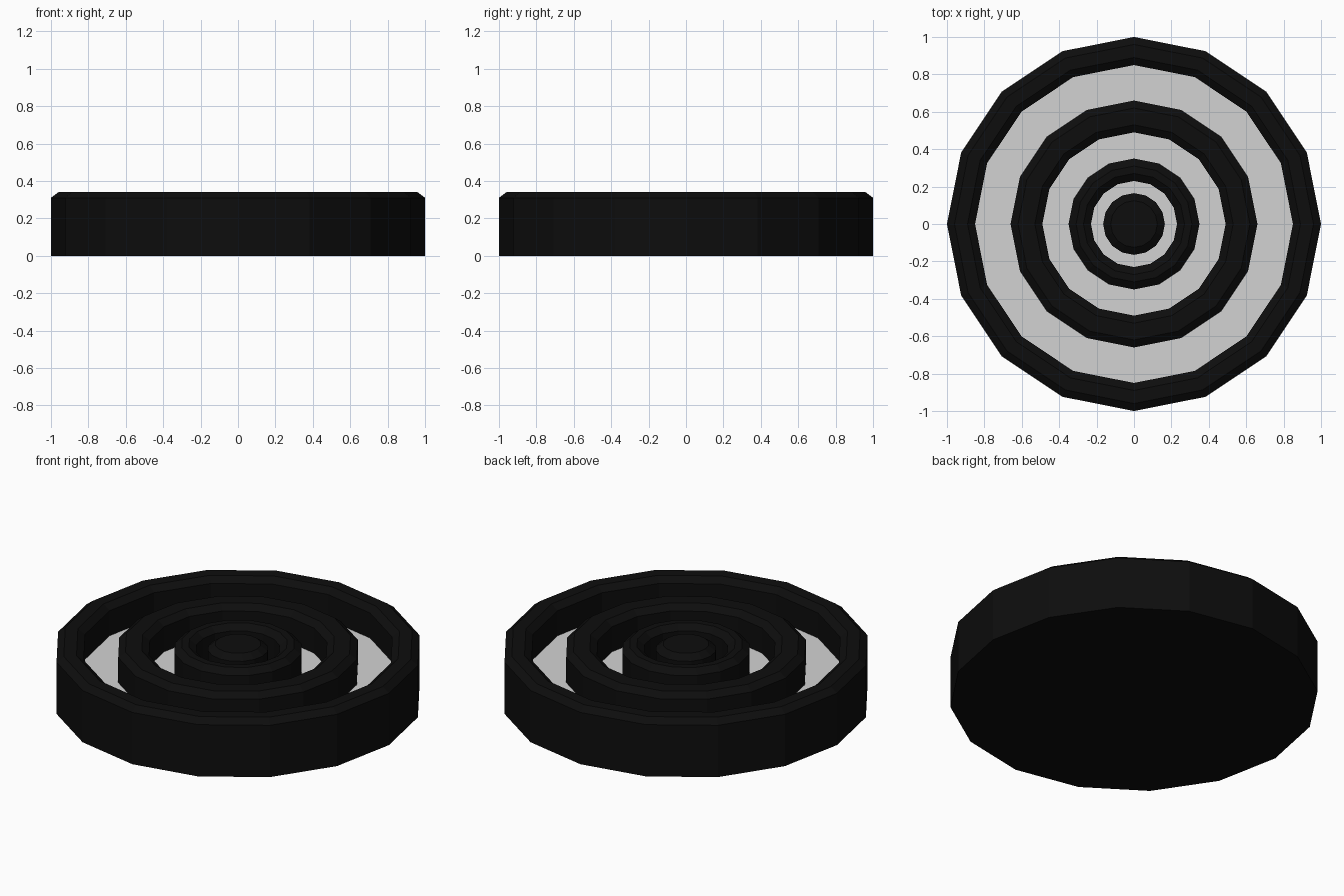
import bpy
import bmesh
import math

SIDES = 16
TOP = 0.34      # height of every raised ring
FLOOR = 0.16    # height of the groove floors
CH_W, CH_H = 0.04, 0.03

cube = bpy.data.objects.get("Cube")
if cube:
    bpy.data.objects.remove(cube, do_unlink=True)


def make_material(name, rgb, rough):
    mat = bpy.data.materials.new(name)
    mat.use_nodes = True
    color = (*rgb, 1.0)
    mat.diffuse_color = color
    node = mat.node_tree.nodes["Principled BSDF"]
    node.inputs["Base Color"].default_value = color
    node.inputs["Roughness"].default_value = rough
    return mat


black = make_material("black", (0.004, 0.004, 0.004), 0.6)
light_grey = make_material("light grey", (0.65, 0.65, 0.65), 0.6)


def lathe(name, profile, closed, materials):
    """Turn a (radius, z) profile around the vertical axis."""
    bm = bmesh.new()
    loops = []
    for r, z in profile:
        if r == 0:
            loops.append([bm.verts.new((0, 0, z))] * SIDES)
        else:
            angles = [math.tau * i / SIDES for i in range(SIDES)]
            loops.append([bm.verts.new((r * math.cos(a), r * math.sin(a), z)) for a in angles])
    pairs = list(zip(loops, loops[1:]))
    if closed:
        pairs.append((loops[-1], loops[0]))
    for low, high in pairs:
        for i in range(SIDES):
            j = (i + 1) % SIDES
            corners = [low[i], low[j], high[j], high[i]]
            bm.faces.new(list(dict.fromkeys(corners)))
    bmesh.ops.recalc_face_normals(bm, faces=bm.faces)
    mesh = bpy.data.meshes.new(name)
    bm.to_mesh(mesh)
    bm.free()
    for mat in materials:
        mesh.materials.append(mat)
    obj = bpy.data.objects.new(name, mesh)
    bpy.context.collection.objects.link(obj)
    return obj


def ring(name, inner, outer, bottom):
    """Ring with both top edges chamfered."""
    shoulder = TOP - CH_H
    profile = [(inner, bottom), (outer, bottom), (outer, shoulder),
               (outer - CH_W, TOP), (inner + CH_W, TOP), (inner, shoulder)]
    return lathe(name, profile, True, [black])


# Base plate: the upward face is the light groove floor
base = lathe("base_plate", [(0, 0), (0.85, 0), (0.85, FLOOR), (0, FLOOR)], False,
             [black, light_grey])
for face in base.data.polygons:
    face.material_index = 1 if face.normal.z > 0.5 else 0

# Raised concentric rings
ring("outer_rim", 0.85, 1.0, 0)
ring("middle_ring", 0.49, 0.66, FLOOR)
ring("inner_ring", 0.23, 0.35, FLOOR)

# Centre knob
lathe("centre_knob", [(0, FLOOR), (0.165, FLOOR), (0.165, TOP - CH_H),
                      (0.165 - CH_W, TOP), (0, TOP)], False, [black])
